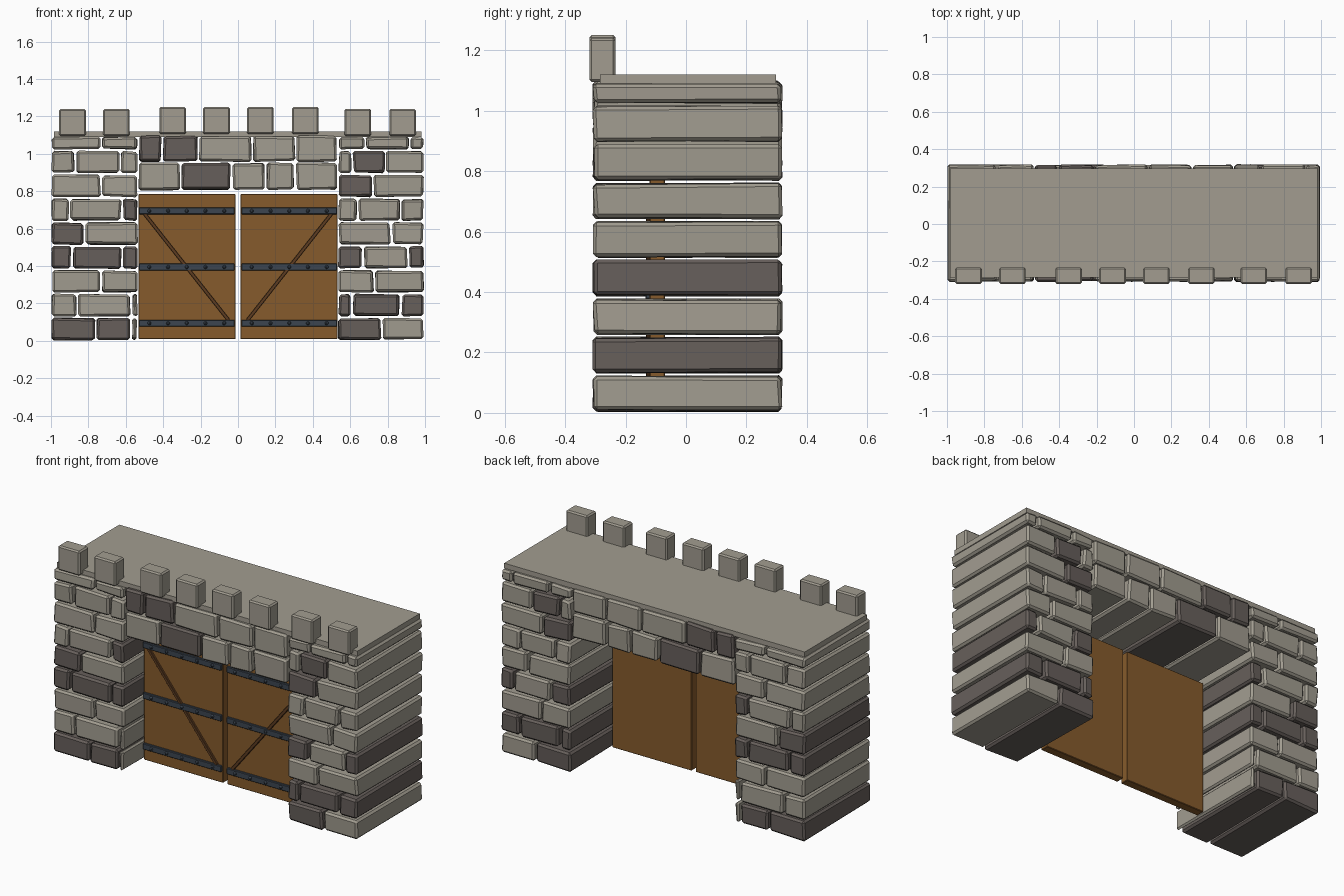
import bpy
import bmesh
import random
from math import atan2, hypot, pi
from mathutils import Euler, Vector

random.seed(7)
cube = bpy.data.objects.get("Cube")
if cube:
    bpy.data.objects.remove(cube, do_unlink=True)


def material(name, colour):
    mat = bpy.data.materials.new(name)
    mat.use_nodes = True
    mat.diffuse_color = (*colour, 1)
    bsdf = mat.node_tree.nodes["Principled BSDF"]
    bsdf.inputs["Base Color"].default_value = (*colour, 1)
    bsdf.inputs["Roughness"].default_value = 0.8
    return mat


LIGHT = material("light stone", (0.36, 0.335, 0.28))
DARK = material("dark stone", (0.135, 0.115, 0.105))
WOOD = material("door wood", (0.24, 0.105, 0.025))
BRACE = material("dark wood", (0.11, 0.045, 0.015))
IRON = material("iron", (0.045, 0.06, 0.08))


def finish(name, bm, mat, bevel=0.0, smooth=False):
    mesh = bpy.data.meshes.new(name)
    bm.to_mesh(mesh)
    bm.free()
    mesh.materials.append(mat)
    obj = bpy.data.objects.new(name, mesh)
    bpy.context.collection.objects.link(obj)
    if bevel:
        mod = obj.modifiers.new("Bevel", "BEVEL")
        mod.width = bevel
        mod.segments = 2 if smooth else 1
        mod.limit_method = "NONE"
    return obj


def box(name, low, high, mat, bevel=0.0, jitter=0.0, turn=0.0):
    """Box between two corners, optionally irregular or turned about y."""
    low, high = Vector(low), Vector(high)
    size, middle = high - low, (low + high) / 2
    bm = bmesh.new()
    bmesh.ops.create_cube(bm, size=1)
    for v in bm.verts:
        v.co = v.co * size
        # push corners inward only, so neighbouring stones never overlap
        for axis in range(3):
            v.co[axis] -= random.uniform(0, jitter) * (1 if v.co[axis] > 0 else -1)
    obj = finish(name, bm, mat, bevel)
    obj.location = middle
    obj.rotation_euler = Euler((0, turn, 0))
    return obj


FRONT, BACK = -0.31, 0.32


def course(name, edges, tones, bottom, top):
    """Row of through-stones; tones holds one letter per stone."""
    for i, tone in enumerate(tones):
        box(f"{name}_{i}", (edges[i] + 0.002, FRONT, bottom),
            (edges[i + 1] - 0.002, BACK, top),
            DARK if tone == "d" else LIGHT, 0.011, 0.009)


# Stone courses of the two piers, bottom to top: inner joints and tones
left_joints = [
    ([-0.76, -0.57], "ddl"), ([-0.86, -0.57], "lll"), ([-0.73], "ll"),
    ([-0.89, -0.62], "ddd"), ([-0.82], "dl"), ([-0.9, -0.62], "lld"),
    ([-0.73], "ll"), ([-0.87, -0.63], "lll"), ([-0.73], "ll")]
right_joints = [
    ([0.77], "dl"), ([0.61, 0.87], "ddd"), ([0.73], "ll"),
    ([0.67, 0.91], "dld"), ([0.82], "ll"), ([0.64, 0.87], "lll"),
    ([0.72], "dl"), ([0.61, 0.79], "ldl"), ([0.68, 0.92], "lll")]
STEP = 0.1275
for row in range(9):
    bottom = row * STEP + 0.002
    top = 1.094 if row == 8 else bottom + STEP - 0.004
    joints, tones = left_joints[row]
    course(f"left_pier_stone_{row}", [-1, *joints, -0.533], tones, bottom, top)
    joints, tones = right_joints[row]
    course(f"right_pier_stone_{row}", [0.533, *joints, 0.997], tones, bottom, top)

# Lintel stones over the gateway
course("lower_lintel_stone", [-0.535, -0.305, -0.035, 0.15, 0.305, 0.532],
       "ldlll", 0.805, 0.955)
course("upper_lintel_stone", [-0.535, -0.405, -0.212, 0.077, 0.31, 0.532],
       "ddlll", 0.955, 1.1)

# Walkway slab and battlements
box("walkway", (-0.985, -0.285, 1.09), (0.982, 0.297, 1.12), LIGHT)
for i, x in enumerate([-0.885, -0.65, -0.35, -0.115, 0.12, 0.36, 0.64, 0.88]):
    lift = 0.01 if 2 <= i <= 5 else 0
    box(f"battlement_{i}", (x - 0.071, -0.32, 1.095 + lift),
        (x + 0.071, -0.233, 1.24 + lift), LIGHT, 0.008)

# Double door with straps, rivets and diagonal braces
DOOR = -0.12
for side, label in ((-1, "right"), (1, "left")):
    def span(a, b):
        return sorted((side * a, side * b))

    x0, x1 = span(0.013, 0.532)
    box(f"{label}_door", (x0, DOOR, 0.01), (x1, -0.07, 0.785), WOOD, 0.003)
    x0, x1 = span(0.018, 0.53)
    for k, z in enumerate((0.095, 0.395, 0.695)):
        box(f"{label}_strap_{k}", (x0, DOOR - 0.014, z - 0.018),
            (x1, DOOR + 0.002, z + 0.018), IRON, 0.003)
        bm = bmesh.new()
        for n in range(5):
            made = bmesh.ops.create_uvsphere(bm, u_segments=8, v_segments=6, radius=0.01)
            spot = Vector((side * (0.074 + 0.1 * n), DOOR - 0.014, z))
            bmesh.ops.translate(bm, verts=made["verts"], vec=spot)
        finish(f"{label}_rivets_{k}", bm, IRON)
    # brace from the low inner corner to the high outer corner
    dx, dz = 0.45, 0.57
    x, z, half = side * 0.275, 0.395, hypot(dx, dz) / 2
    box(f"{label}_brace", (x - half, DOOR - 0.012, z - 0.009),
        (x + half, DOOR + 0.002, z + 0.009), BRACE, 0.002,
        turn=-atan2(dz, side * dx) % pi)
